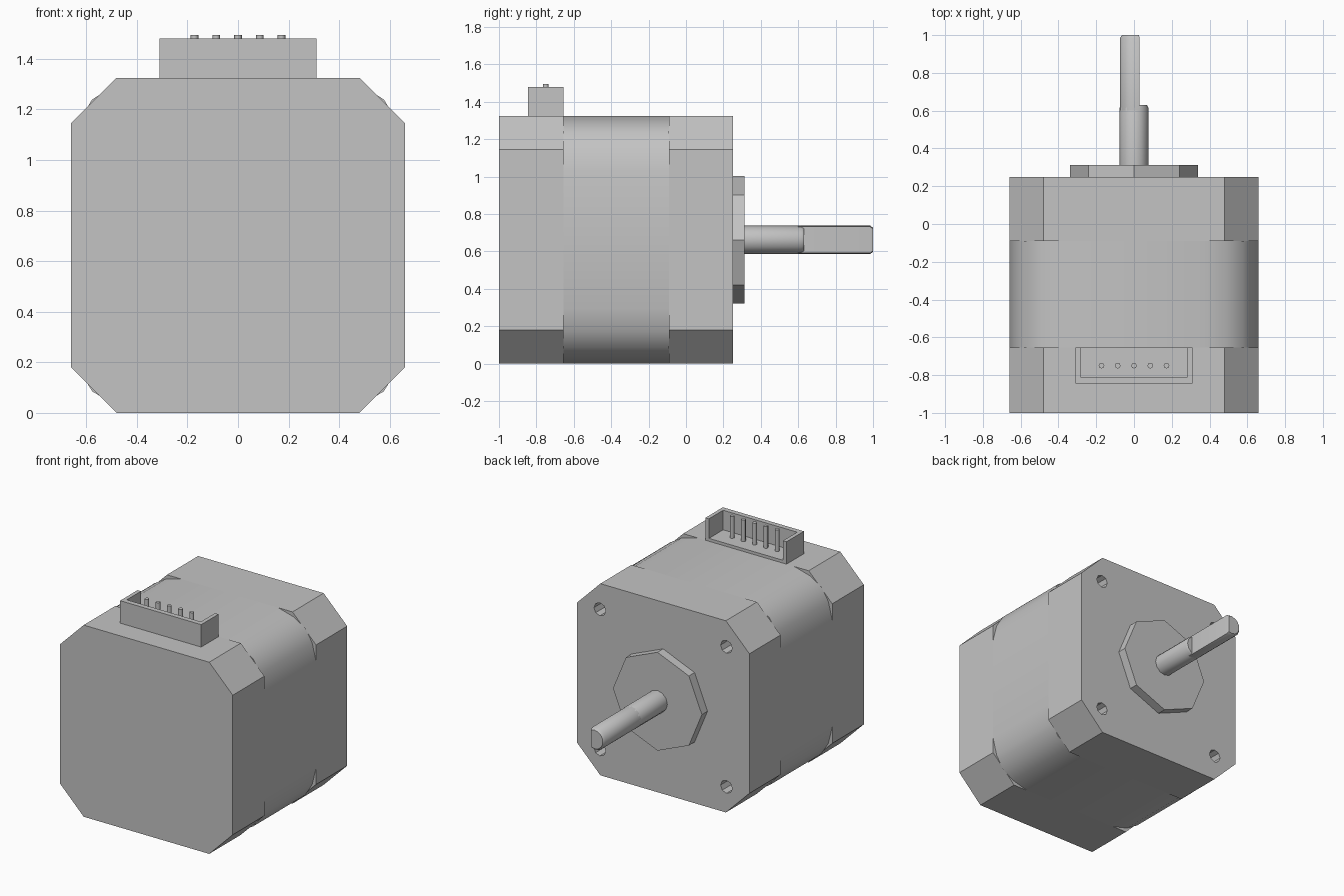
import bpy, bmesh, math

cube = bpy.data.objects.get("Cube")
if cube:
    bpy.data.objects.remove(cube, do_unlink=True)

grey = bpy.data.materials.new("motor grey")
grey.use_nodes = True
grey.diffuse_color = (0.55, 0.55, 0.55, 1)
grey.node_tree.nodes["Principled BSDF"].inputs["Base Color"].default_value = grey.diffuse_color

HALF = 0.66      # half width of the square body
MID_Z = 0.6625   # height of the shaft axis


def prism(name, profile, rings, smooth=False):
    """Loft an (x, z) profile about the shaft axis through (y, inset scale) rings."""
    bm = bmesh.new()
    loops = [[bm.verts.new((x * s, y, MID_Z + z * s)) for x, z in profile] for y, s in rings]
    n = len(profile)
    for a, b in zip(loops, loops[1:]):
        for i in range(n):
            bm.faces.new((a[i], a[(i + 1) % n], b[(i + 1) % n], b[i]))
    bm.faces.new(loops[0])
    bm.faces.new(loops[-1])
    bmesh.ops.recalc_face_normals(bm, faces=bm.faces)
    mesh = bpy.data.meshes.new(name)
    bm.to_mesh(mesh)
    bm.free()
    mesh.materials.append(grey)
    obj = bpy.data.objects.new(name, mesh)
    bpy.context.collection.objects.link(obj)
    if smooth:
        bpy.ops.object.select_all(action="DESELECT")
        obj.select_set(True)
        bpy.context.view_layer.objects.active = obj
        bpy.ops.object.shade_smooth_by_angle(angle=math.radians(50))
    return obj


def mirror_corner(corner):
    """Repeat one upper-right corner (top to side) around all four quadrants."""
    back = corner[::-1]
    return (corner + [(x, -z) for x, z in back]
            + [(-x, -z) for x, z in corner] + [(-x, z) for x, z in back])


def circle(radius, sides, cx=0.0, cz=0.0):
    return [(cx + radius * math.cos(2 * math.pi * i / sides),
             cz + radius * math.sin(2 * math.pi * i / sides)) for i in range(sides)]


# Chamfered end caps and the rounded laminated core between them
cap = mirror_corner([(0.48, MID_Z), (HALF, 0.4825)])
core = mirror_corner([(0.37, MID_Z), (0.49, 0.63), (0.577, 0.577), (0.63, 0.49), (HALF, 0.37)])
prism("front_end_cap", cap, [(-1, 1), (-0.655, 1)])
mount = prism("mounting_end_cap", cap, [(-0.09, 1), (0.25, 1)])
prism("stator_core", core, [(-0.655, 1), (-0.09, 1)], smooth=True)

# Screw holes in the mounting face
for sx in (-1, 1):
    for sz in (-1, 1):
        cutter = prism("screw_hole_cutter", circle(0.045, 8, sx * 0.484, sz * 0.484),
                       [(0.11, 1), (0.3, 1)])
        cutter.hide_render = True
        cutter.hide_viewport = True
        cut = mount.modifiers.new("screw hole", "BOOLEAN")
        cut.operation = "DIFFERENCE"
        cut.solver = "EXACT"
        cut.object = cutter

# Octagonal pilot boss and the shaft with its flat
prism("pilot_boss", circle(0.34, 8), [(0.25, 1), (0.312, 1)])
prism("round_shaft", circle(0.076, 12), [(0.3, 1), (0.615, 1), (0.63, 0.9)], smooth=True)
flat_start = math.acos(0.03 / 0.076)
d_profile = []
for i in range(10):
    a = flat_start + (2 * math.pi - 2 * flat_start) * i / 9
    d_profile.append((0.076 * math.cos(a), 0.076 * math.sin(a)))
prism("flatted_shaft", d_profile, [(0.6, 1), (0.985, 1), (1.0, 0.85)], smooth=True)

# Connector shell: U-shaped wall open towards the back, with a thin floor
base, rim = 1.32 - MID_Z, 1.48 - MID_Z
floor = 1.345 - MID_Z
prism("connector_front_wall", [(-0.31, base), (0.31, base), (0.31, rim), (-0.31, rim)],
      [(-0.845, 1), (-0.81, 1)])
shell = [(-0.31, base), (0.31, base), (0.31, rim), (0.283, rim), (0.283, floor),
         (-0.283, floor), (-0.283, rim), (-0.31, rim)]
prism("connector_sides_and_floor", shell, [(-0.81, 1), (-0.655, 1)])

# Row of connector pins
for i in range(5):
    bpy.ops.mesh.primitive_cylinder_add(vertices=8, radius=0.015, depth=0.16,
                                        location=((i - 2) * 0.086, -0.75, 1.415))
    pin = bpy.context.object
    pin.name = "connector_pin"
    pin.data.materials.append(grey)
    bpy.ops.object.shade_smooth_by_angle(angle=math.radians(50))
